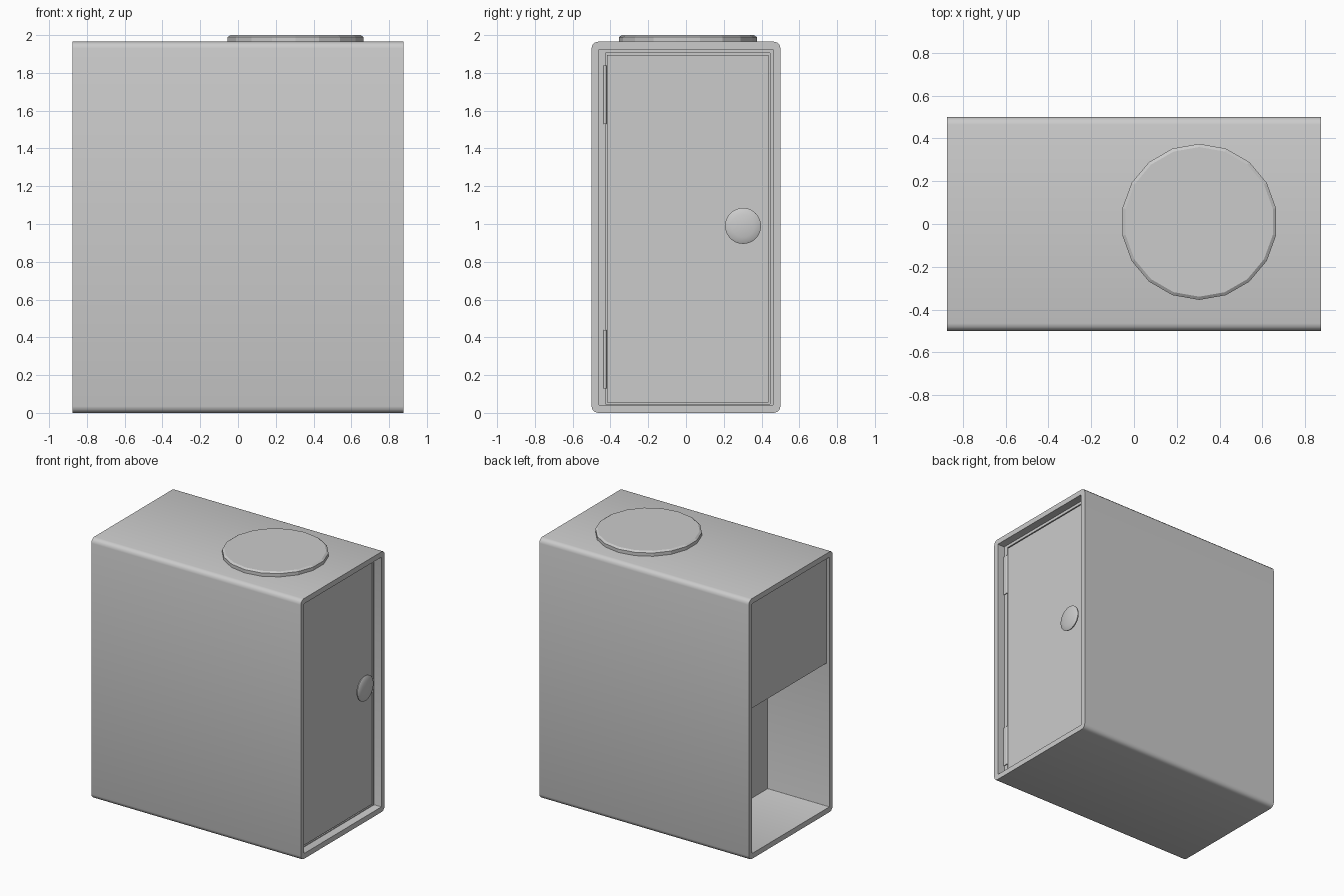
import bpy, math

if "Cube" in bpy.data.objects:
    bpy.data.objects.remove(bpy.data.objects["Cube"])

def make(name, verts, faces, smooth=None):
    me = bpy.data.meshes.new(name)
    me.from_pydata(verts, [], faces)
    me.validate()
    ob = bpy.data.objects.new(name, me)
    bpy.context.collection.objects.link(ob)
    bpy.ops.object.select_all(action='DESELECT')
    ob.select_set(True)
    bpy.context.view_layer.objects.active = ob
    if smooth:
        bpy.ops.object.shade_smooth_by_angle(angle=math.radians(smooth))
    return ob

def box(name, x0, x1, y0, y1, z0, z1):
    v = [(x, y, z) for x in (x0, x1) for y in (y0, y1) for z in (z0, z1)]
    f = [(0, 1, 3, 2), (4, 6, 7, 5), (0, 4, 5, 1), (2, 3, 7, 6), (0, 2, 6, 4), (1, 5, 7, 3)]
    return make(name, v, f)

def rounded(x, y0, y1, z0, z1, r, seg=3):
    pts = []
    for k, (cy, cz) in enumerate([(y1 - r, z1 - r), (y0 + r, z1 - r),
                                  (y0 + r, z0 + r), (y1 - r, z0 + r)]):
        for i in range(seg + 1):
            a = math.radians(90 * (k + i / seg))
            pts.append((x, cy + r * math.cos(a), cz + r * math.sin(a)))
    return pts

def lathe(name, profile, n, axis, centre, start=0, smooth=None):
    """Revolve (radius, height) pairs around the x or z axis, capping both ends."""
    verts, faces = [], []
    for r, h in profile:
        for i in range(n):
            a = math.radians(start) + 2 * math.pi * i / n
            p, q = r * math.cos(a), r * math.sin(a)
            o = (h, p, q) if axis == 'x' else (p, q, h)
            verts.append(tuple(c + d for c, d in zip(centre, o)))
    for k in range(len(profile) - 1):
        for i in range(n):
            j = (i + 1) % n
            faces.append((k*n + i, k*n + j, (k+1)*n + j, (k+1)*n + i))
    faces.append(tuple(reversed(range(n))))
    faces.append(tuple((len(profile) - 1) * n + i for i in range(n)))
    return make(name, verts, faces, smooth)

# Outer shell: a rounded rectangular tube open at both ends
X, T, H = 0.875, 0.04, 1.965
loops = [rounded(-X, -.5, .5, 0, H, .035), rounded(X, -.5, .5, 0, H, .035),
         rounded(X, -.5 + T, .5 - T, T, H - T, .003), rounded(-X, -.5 + T, .5 - T, T, H - T, .003)]
n = len(loops[0])
faces = [(k*n + i, ((k+1) % 4)*n + i, ((k+1) % 4)*n + (i+1) % n, k*n + (i+1) % n)
         for k in range(4) for i in range(n)]
make("shell", sum(loops, []), [tuple(reversed(f)) for f in faces], 40)

# Right end: backing, door frame strips and door
Y0, Y1, Z0, Z1 = -.46, .46, T, H - T
FX = 0.815
box("door_backing", .76, .79, Y0, Y1, Z0, Z1)
dy0, dy1, dz0, dz1, gap = -.418, .436, .054, 1.896, .008
box("frame_hinge_side", .79, FX, Y0, dy0 - gap, Z0, Z1)
box("frame_knob_side", .79, FX, dy1 + gap, Y1, Z0, Z1)
box("frame_bottom", .79, FX, dy0 - gap, dy1 + gap, Z0, dz0 - gap)
box("frame_top", .79, FX, dy0 - gap, dy1 + gap, dz1 + gap, Z1)
box("door", .79, FX, dy0, dy1, dz0, dz1)

# Hinges
for label, z0 in (("lower", .13), ("upper", 1.53)):
    box(label + "_hinge_leaf", FX - .005, FX + .005, Y0, -.435, z0, z0 + .31)
    lathe(label + "_hinge_pin", [(.009, 0), (.009, .31)], 12, 'z', (FX, -.43, z0), 0, 40)

# Domed knob
knob = [(.045, 0), (.045, .022), (.09, .026), (.095, .032), (.095, .038), (.085, .044),
        (.06, .050), (.03, .054), (.008, .055)]
lathe("door_knob", knob, 48, 'x', (FX, .302, .99), 0, 35)

# Left end: upper block over an open alcove with a back wall
box("upper_panel_block", -.853, -.36, Y0, Y1, 1.12, Z1)
box("alcove_back_wall", -.36, -.33, Y0, Y1, Z0, Z1)

# Eighteen-sided chamfered plate on top
lathe("top_plate", [(.365, -.01), (.365, .025), (.35, .035)], 18, 'z', (.305, .01, H), 10)
